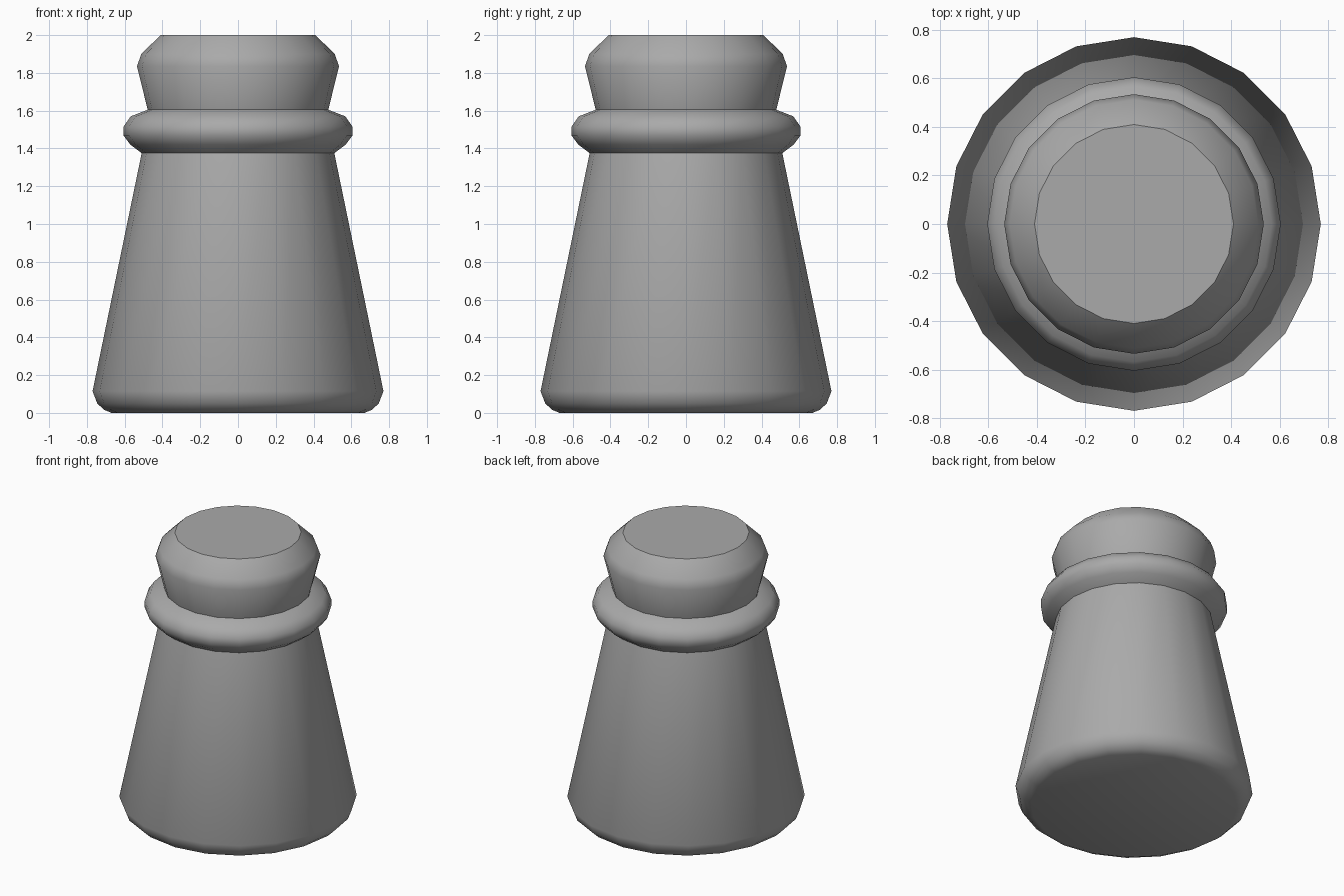
import bpy
import bmesh
import math

SIDES = 20

cube = bpy.data.objects.get("Cube")
if cube:
    bpy.data.objects.remove(cube, do_unlink=True)

grey = bpy.data.materials.new("plain grey")
grey.use_nodes = True
grey.diffuse_color = (0.4, 0.4, 0.4, 1)
bsdf = next(n for n in grey.node_tree.nodes if n.type == "BSDF_PRINCIPLED")
bsdf.inputs["Base Color"].default_value = grey.diffuse_color


def lathe(name, profile, cap_bottom=False, cap_top=False):
    """Turn a bottom-to-top (radius, height) profile around the z axis."""
    bm = bmesh.new()
    rings = []
    for radius, height in profile:
        angles = [math.tau * i / SIDES for i in range(SIDES)]
        rings.append([bm.verts.new((radius * math.cos(a), radius * math.sin(a), height))
                      for a in angles])
    for low, high in zip(rings, rings[1:]):
        for i in range(SIDES):
            j = (i + 1) % SIDES
            bm.faces.new((low[i], low[j], high[j], high[i]))
    if cap_bottom:
        bm.faces.new(rings[0][::-1])
    if cap_top:
        bm.faces.new(rings[-1])
    mesh = bpy.data.meshes.new(name)
    bm.to_mesh(mesh)
    bm.free()
    mesh.materials.append(grey)
    obj = bpy.data.objects.new(name, mesh)
    bpy.context.collection.objects.link(obj)

    bpy.ops.object.select_all(action="DESELECT")
    obj.select_set(True)
    bpy.context.view_layer.objects.active = obj
    bpy.ops.object.shade_smooth_by_angle(angle=math.radians(40))
    return obj


# Tapered body with a rounded foot
lathe("body", [(0.67, 0), (0.71, 0.017), (0.745, 0.05), (0.77, 0.115),
               (0.51, 1.375)], cap_bottom=True)

# Rounded ring around the neck
lathe("collar", [(0.51, 1.375), (0.57, 1.42), (0.605, 1.467), (0.605, 1.517),
                 (0.568, 1.57), (0.478, 1.605)])

# Flared head with a bevelled, flat top
lathe("head", [(0.478, 1.605), (0.535, 1.835), (0.512, 1.9), (0.41, 2)],
      cap_top=True)
